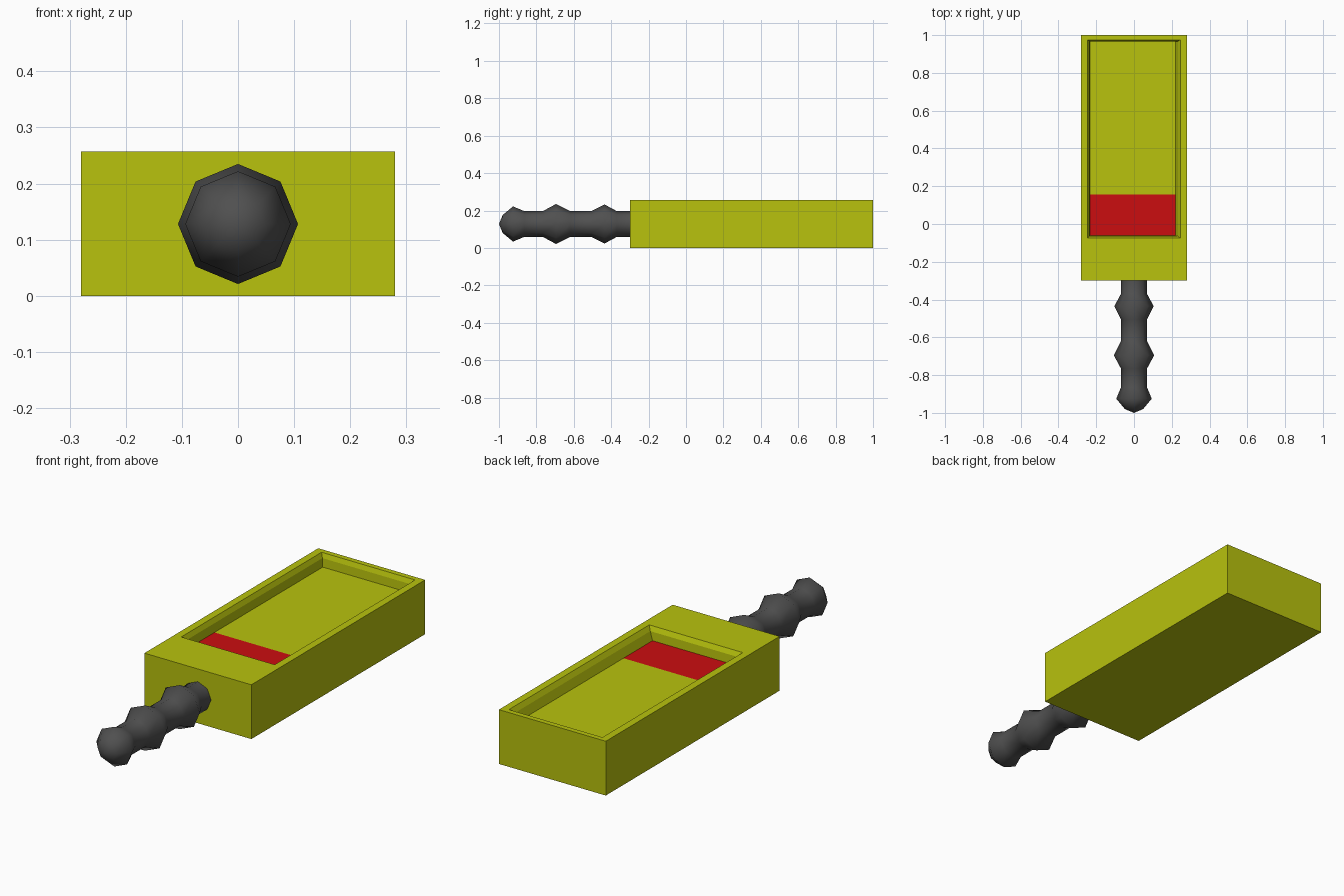
import bpy, bmesh, math

if "Cube" in bpy.data.objects:
    bpy.data.objects.remove(bpy.data.objects["Cube"])


def material(name, color):
    m = bpy.data.materials.new(name)
    m.diffuse_color = (*color, 1)
    m.use_nodes = True
    m.node_tree.nodes["Principled BSDF"].inputs["Base Color"].default_value = m.diffuse_color
    return m


def make_object(name, bm, mats):
    bmesh.ops.recalc_face_normals(bm, faces=bm.faces)
    me = bpy.data.meshes.new(name)
    bm.to_mesh(me)
    bm.free()
    for m in mats:
        me.materials.append(m)
    ob = bpy.data.objects.new(name, me)
    bpy.context.collection.objects.link(ob)
    return ob


def bridge(bm, a, b):
    n = len(a)
    for i in range(n):
        bm.faces.new((a[i], a[(i + 1) % n], b[(i + 1) % n], b[i]))


yellow = material("yellow_green", (0.48, 0.54, 0.004))
red = material("red", (0.60, 0.004, 0.005))
grey = material("dark_grey", (0.08, 0.08, 0.08))

# tray body: stacked rectangular loops, with the paint edge at SPLIT
H, SPLIT = 0.257, 0.155
loops = [  # x0, x1, y0, y1, z
    (-0.28, 0.28, -0.30, 1.0, 0),
    (-0.28, 0.28, -0.30, 1.0, H),
    (-0.245, 0.245, -0.075, 0.975, H),
    (-0.235, 0.232, -0.064, 0.967, H - 0.022),
    (-0.232, 0.219, -0.062, 0.965, H - 0.063),
]
bm = bmesh.new()
rings = []
for x0, x1, y0, y1, z in loops:
    pts = [(x0, y0), (x1, y0), (x1, SPLIT), (x1, y1), (x0, y1), (x0, SPLIT)]
    rings.append([bm.verts.new((x, y, z)) for x, y in pts])
for a, b in zip(rings, rings[1:]):
    bridge(bm, a, b)
bm.faces.new(rings[0])
f = rings[-1]
paint = bm.faces.new((f[0], f[1], f[2], f[5]))   # red floor patch
paint.material_index = 1
bm.faces.new((f[5], f[2], f[3], f[4]))
make_object("tray_body", bm, [yellow, red])

# handle: eight-sided turned profile along y
profile = [  # y, radius
    (-0.98, 0.048), (-0.925, 0.094), (-0.865, 0.069), (-0.765, 0.069),
    (-0.695, 0.107), (-0.62, 0.069), (-0.505, 0.069), (-0.435, 0.104),
    (-0.37, 0.069), (-0.29, 0.069),
]
bm = bmesh.new()
rings = []
for y, r in profile:
    rings.append([bm.verts.new((r * math.cos(k * math.pi / 4), y,
                                0.128 + r * math.sin(k * math.pi / 4)))
                  for k in range(8)])
for a, b in zip(rings, rings[1:]):
    bridge(bm, a, b)
tip = bm.verts.new((0, -1.0, 0.128))
for i in range(8):
    bm.faces.new((tip, rings[0][i], rings[0][(i + 1) % 8]))
for face in bm.faces:
    face.smooth = True
bm.faces.new(rings[-1])
make_object("handle", bm, [grey])
